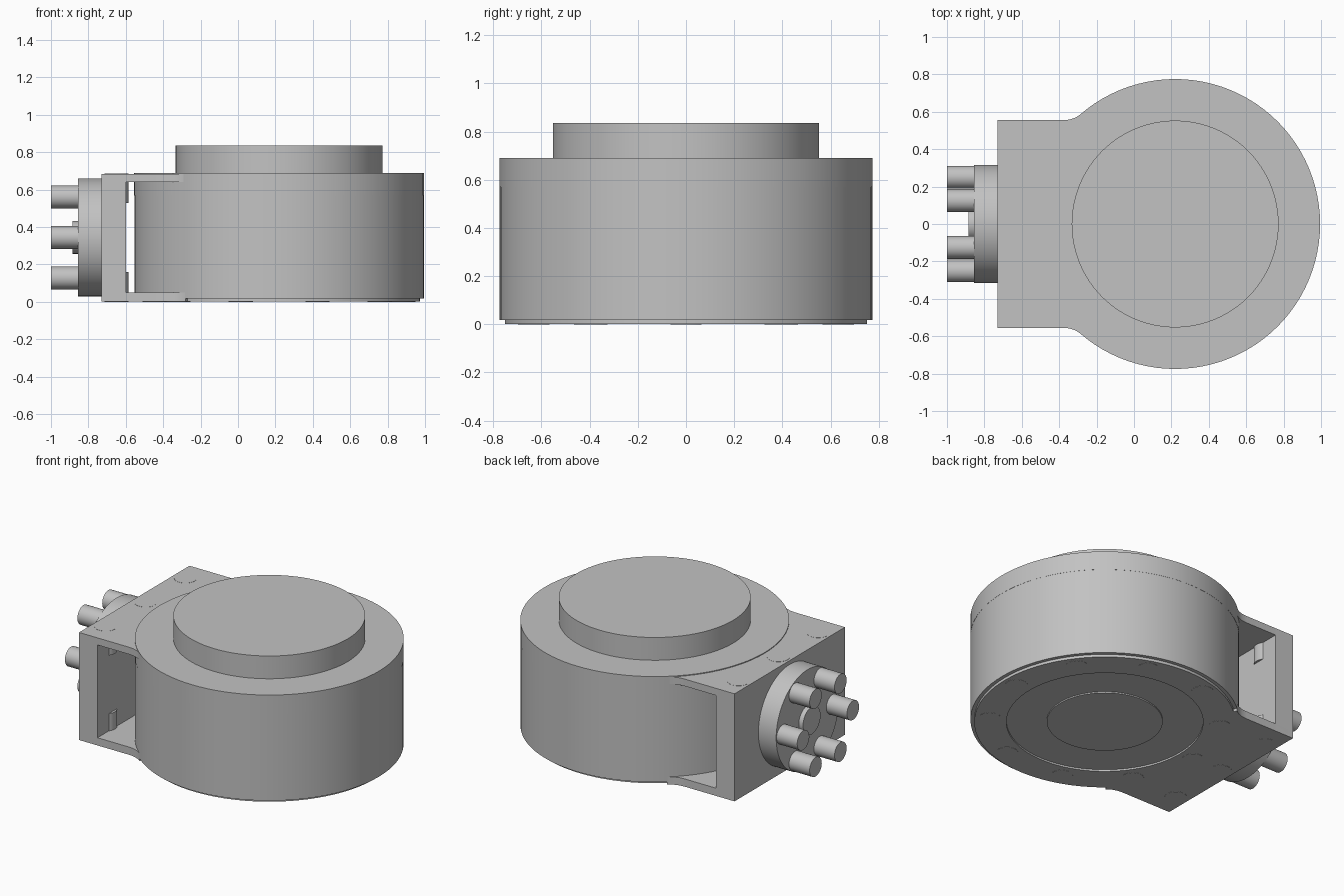
import bpy, bmesh, math
from mathutils import Matrix

if "Cube" in bpy.data.objects:
    bpy.data.objects.remove(bpy.data.objects["Cube"])

grey = bpy.data.materials.new("light grey")
grey.diffuse_color = (0.54, 0.54, 0.54, 1)
grey.use_nodes = True
grey.node_tree.nodes["Principled BSDF"].inputs["Base Color"].default_value = grey.diffuse_color

CX, MID = 0.22, 0.345      # drum axis in x, connector axis in z


def finish(bm, name):
    bmesh.ops.recalc_face_normals(bm, faces=bm.faces)
    me = bpy.data.meshes.new(name)
    bm.to_mesh(me)
    bm.free()
    me.materials.append(grey)
    ob = bpy.data.objects.new(name, me)
    bpy.context.collection.objects.link(ob)
    bpy.ops.object.select_all(action='DESELECT')
    ob.select_set(True)
    bpy.context.view_layer.objects.active = ob
    bpy.ops.object.shade_smooth_by_angle(angle=math.radians(30))
    return ob


def lathe(name, profile, x=CX, y=0, segs=96):
    """Spin a closed (radius, z) profile about a vertical axis."""
    bm = bmesh.new()
    vs = [bm.verts.new((r, 0, z)) for r, z in profile]
    es = [bm.edges.new((vs[i], vs[i + 1])) for i in range(len(vs) - 1)]
    bmesh.ops.spin(bm, geom=vs + es, cent=(0, 0, 0), axis=(0, 0, 1),
                   angle=2 * math.pi, steps=segs)
    bmesh.ops.remove_doubles(bm, verts=bm.verts, dist=1e-5)
    bmesh.ops.translate(bm, verts=bm.verts, vec=(x, y, 0))
    return finish(bm, name)


def rod(name, r, a, b, c1, c2, axis='Z', segs=32):
    """Cylinder from a to b along Z (c = x, y) or X (c = y, z)."""
    bm = bmesh.new()
    bmesh.ops.create_cone(bm, cap_ends=True, segments=segs, radius1=r,
                          radius2=r, depth=b - a)
    if axis == 'X':
        m = Matrix.Translation(((a + b) / 2, c1, c2)) @ Matrix.Rotation(math.pi / 2, 4, 'Y')
    else:
        m = Matrix.Translation((c1, c2, (a + b) / 2))
    bmesh.ops.transform(bm, matrix=m, verts=bm.verts)
    return finish(bm, name)


def slab(name, outline, z0, z1):
    bm = bmesh.new()
    f = bm.faces.new([bm.verts.new((x, y, z0)) for x, y in outline])
    ext = bmesh.ops.extrude_face_region(bm, geom=[f])
    bmesh.ops.translate(bm, vec=(0, 0, z1 - z0),
                        verts=[v for v in ext['geom'] if isinstance(v, bmesh.types.BMVert)])
    return finish(bm, name)


# Drum body, upper cap ring and raised output disc
lathe("drum_body", [(0, 0.018), (0.774, 0.018), (0.774, 0.57), (0, 0.57)])
lathe("drum_cap", [(0, 0.57), (0.775, 0.57), (0.775, 0.69), (0, 0.69)])
rod("output_disc", 0.553, 0.69, 0.835, CX, 0, segs=96)

# Underside cover with recess and centre disc
lathe("bottom_cover", [(0, 0.012), (0.567, 0.012), (0.567, 0.001),
                       (0.752, 0.001), (0.752, 0.018), (0, 0.018)])
rod("bottom_centre_disc", 0.334, 0.004, 0.012, CX, 0, segs=64)

# Bracket plates blend into the drum with a fillet on each side
side = [(-0.73, 0.555), (-0.38, 0.555), (-0.345, 0.558), (-0.31, 0.57), (-0.28, 0.59)]
arc = [(CX + 0.7 * math.cos(math.radians(a)), 0.7 * math.sin(math.radians(a)))
       for a in range(132, 229, 4)]
outline = side + arc + [(x, -y) for x, y in reversed(side)]
slab("bracket_top_plate", outline, 0.64, 0.685)
slab("bracket_bottom_plate", outline, 0.001, 0.05)
slab("bracket_end_wall", [(-0.73, -0.555), (-0.60, -0.555), (-0.60, 0.555), (-0.73, 0.555)],
     0.001, 0.685)

# Bracket screws, poking slightly through the inner wall
for y in (-0.4, 0, 0.4):
    rod("bracket_screw_upper", 0.065, 0.53, 0.686, -0.65, y)
    rod("bracket_screw_lower", 0.065, 0.0, 0.16, -0.65, y)

# Ring of cover screws
for k in range(10):
    a = math.radians(36 * k)
    rod("cover_screw", 0.065, 0.0, 0.015, CX + 0.665 * math.cos(a), 0.665 * math.sin(a))

# Connector flange, central shaft and six pins
rod("connector_flange", 0.315, -0.855, -0.73, 0, MID, 'X', 96)
rod("connector_shaft", 0.088, -0.885, -0.599, 0, MID, 'X', 48)
for k in range(6):
    a = math.radians(60 * k)
    rod("connector_pin", 0.061, -1.0, -0.85, 0.25 * math.cos(a), MID + 0.25 * math.sin(a), 'X')
